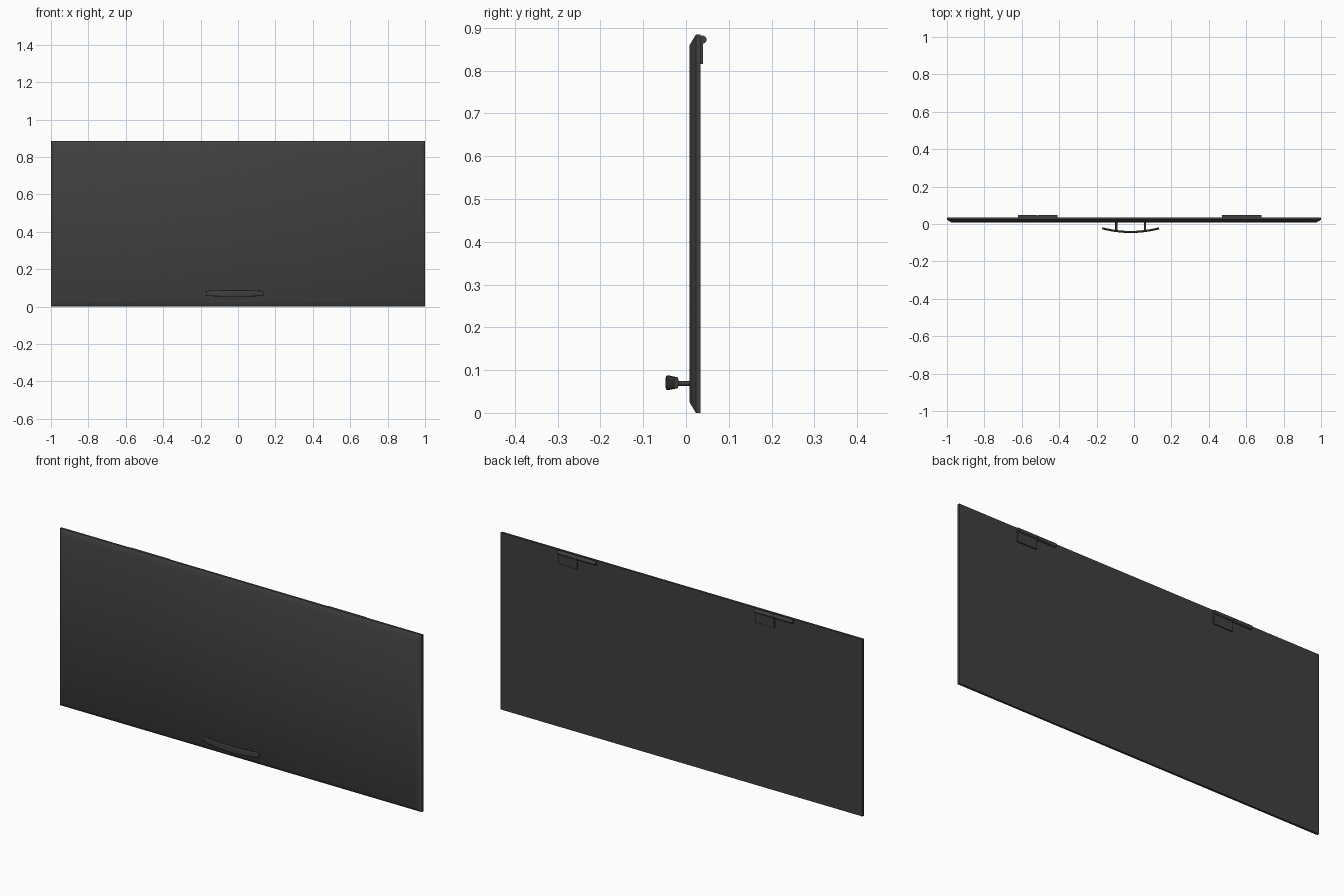
import bpy, bmesh, math
from mathutils import Matrix

if "Cube" in bpy.data.objects:
    bpy.data.objects.remove(bpy.data.objects["Cube"])

dark = bpy.data.materials.new("dark_grey")
dark.diffuse_color = (0.05, 0.05, 0.05, 1)
dark.use_nodes = True
dark.node_tree.nodes["Principled BSDF"].inputs["Base Color"].default_value = dark.diffuse_color


def make(name, bm, smooth=True):
    bmesh.ops.recalc_face_normals(bm, faces=bm.faces)
    me = bpy.data.meshes.new(name)
    bm.to_mesh(me)
    bm.free()
    ob = bpy.data.objects.new(name, me)
    bpy.context.collection.objects.link(ob)
    me.materials.append(dark)
    if smooth:
        bpy.ops.object.select_all(action='DESELECT')
        ob.select_set(True)
        bpy.context.view_layer.objects.active = ob
        bpy.ops.object.shade_smooth_by_angle(angle=math.radians(40))
    return ob


def loft(name, rings, smooth=True):
    bm = bmesh.new()
    loops = [[bm.verts.new(p) for p in r] for r in rings]
    n = len(loops[0])
    for a, b in zip(loops, loops[1:]):
        for i in range(n):
            j = (i + 1) % n
            bm.faces.new((a[i], a[j], b[j], b[i]))
    bm.faces.new(loops[0])
    bm.faces.new(loops[-1])
    return make(name, bm, smooth)


def rod(name, centre, radius, length, axis, sides=16):
    bm = bmesh.new()
    rot = Matrix.Rotation(math.pi / 2, 4, axis)
    bmesh.ops.create_cone(bm, cap_ends=True, segments=sides, radius1=radius,
                          radius2=radius, depth=length,
                          matrix=Matrix.Translation(centre) @ rot)
    return make(name, bm)


def box(name, x, y, z):
    return loft(name, [[(x[0], v, z[0]), (x[1], v, z[0]), (x[1], v, z[1]), (x[0], v, z[1])]
                       for v in y], False)


# Door panel with a bevelled front edge
def rect(y, inset):
    x, lo, hi = 1 - inset, inset, 0.884 - inset
    return [(-x, y, lo), (x, y, lo), (x, y, hi), (-x, y, hi)]


loft("door_panel", [rect(0.034, 0), rect(0.023, 0), rect(0.008, 0.025)])

# Bowed handle bar with a rounded, tapering section
MID, HALF, Z = -0.018, 0.152, 0.0705
rings = []
for k in range(25):
    t = -1 + 2 * k / 24
    y = -0.0425 + 0.0195 * t * t
    slope = math.atan(2 * 0.0195 * t / HALF)
    h = 0.0175 - 0.004 * t * t
    ring = []
    for i in range(16):
        a = 2 * math.pi * i / 16
        c, s = math.cos(a), math.sin(a)
        u = 0.0055 * math.copysign(abs(c) ** 0.6, c)
        v = h * math.copysign(abs(s) ** 0.6, s)
        ring.append((MID + HALF * t - u * math.sin(slope), y + u * math.cos(slope), Z + v))
    rings.append(ring)
loft("handle_bar", rings)

# Handle posts
for side, x in (("left", -0.095), ("right", 0.059)):
    rod("handle_post_" + side, (x, -0.014, 0.069), 0.006, 0.048, 'X')

# Lift-off hinges: two barrel halves and one leaf on the door
for side, x in (("left", -0.515), ("right", 0.575)):
    for part, d in (("outer", -0.053), ("inner", 0.053)):
        rod(f"hinge_barrel_{part}_{side}", (x + d, 0.0385, 0.8725), 0.0095, 0.105, 'Y')
    rod("hinge_pin_" + side, (x, 0.0385, 0.8725), 0.005, 0.12, 'Y', 12)
    box("hinge_leaf_" + side, (x, x + 0.105), (0.033, 0.04), (0.815, 0.872))
